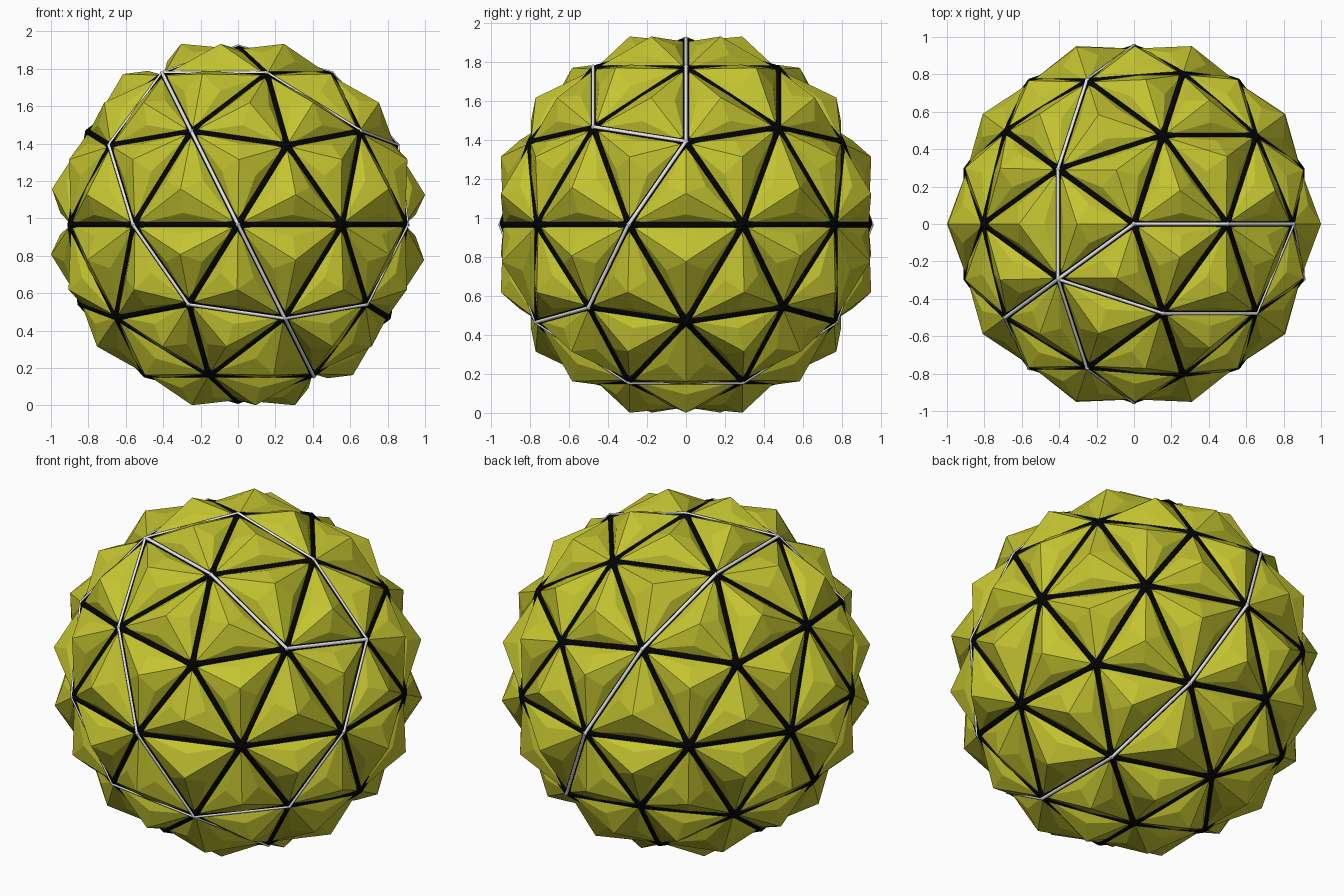
import bpy, bmesh
from mathutils import Vector, Matrix

if "Cube" in bpy.data.objects:
    bpy.data.objects.remove(bpy.data.objects["Cube"])

CZ = 0.967        # height of the ball's centre
RV = 0.938        # radius of the strut joints
RA = 1.0127       # radius of the panel peaks
C = Vector((0, 0, CZ))


def material(name, rgb):
    m = bpy.data.materials.new(name)
    m.diffuse_color = (*rgb, 1)
    m.use_nodes = True
    m.node_tree.nodes["Principled BSDF"].inputs["Base Color"].default_value = m.diffuse_color
    return m


yellow = material("olive yellow", (0.55, 0.55, 0.03))
black = material("black", (0.001, 0.001, 0.001))
grey = material("light grey", (0.8, 0.8, 0.8))


def finish(name, bm, mat, smooth=False):
    me = bpy.data.meshes.new(name)
    for f in bm.faces:
        f.smooth = smooth and len(f.verts) == 4
    bm.to_mesh(me)
    bm.free()
    me.materials.append(mat)
    ob = bpy.data.objects.new(name, me)
    ob.location = C
    bpy.context.collection.objects.link(ob)
    return ob


def rod(bm, p, q, r, sides):
    d = q - p
    mat = Matrix.Translation((p + q) / 2) @ d.to_track_quat('Z', 'Y').to_matrix().to_4x4()
    bmesh.ops.create_cone(bm, cap_ends=True, segments=sides, radius1=r, radius2=r,
                          depth=d.length, matrix=mat)


def ball(bm, p, r):
    bmesh.ops.create_icosphere(bm, subdivisions=2, radius=r, matrix=Matrix.Translation(p))


# geodesic layout: 42 joints, 120 edges, 80 triangles
geo = bmesh.new()
bmesh.ops.create_icosphere(geo, subdivisions=2, radius=RV)
joints = [v.co.normalized() * RV for v in geo.verts]
edges = [tuple(v.index for v in e.verts) for e in geo.edges]
tris = [[v.index for v in f.verts] for f in geo.faces]
geo.free()

# panels: peaks with ridges to the corners and towards the edge midpoints,
# and a steep strip along each edge
bm = bmesh.new()
for t in tris:
    a = [joints[i] for i in t]
    mid = (a[0] + a[1] + a[2]) / 3
    peak = mid.normalized() * RA
    rise = peak - mid
    apex = bm.verts.new(peak)
    corner = [bm.verts.new(p) for p in a]
    half = [bm.verts.new(mid.lerp((a[i] + a[(i + 1) % 3]) / 2, 0.7) + rise * 0.5)
            for i in range(3)]
    for i in range(3):
        j = (i + 1) % 3
        bm.faces.new((corner[i], corner[j], half[i]))
        bm.faces.new((corner[i], half[i], apex))
        bm.faces.new((half[i], corner[j], apex))
finish("peaked_panels", bm, yellow)

# black struts and joints
bm = bmesh.new()
for i, j in edges:
    rod(bm, joints[i], joints[j], 0.02, 12)
for p in joints:
    ball(bm, p, 0.021)
finish("struts", bm, black, True)

# thin grey seam lines laid on top of some struts (paths given as joint positions)
TOP, A = (0, 0, .95), (-.4, -.29, .81)
F, G = (0, -.95, 0), (.25, -.77, -.5)
paths = [
    [TOP, A, (.15, -.47, .81), (.65, -.47, .5), (.85, 0, .42), (.5, 0, .81), TOP],
    [(.85, 0, .42), (.9, -.29, 0), (.69, -.5, -.42), G, F, (-.25, -.77, .5), A],
    [A, (-.69, -.5, .42), (-.56, -.77, 0), (-.26, -.81, -.42), G],
    [A, (-.4, .29, .81), (-.25, .77, .5), (0, .95, 0), (.25, .77, -.5),
     (.4, .29, -.81), (.4, -.29, -.81), G],
]


def nearest(p):
    p = Vector(p)
    return min(joints, key=lambda q: (q - p).length)


bm = bmesh.new()
for path in paths:
    pts = [nearest(p) for p in path]
    for p, q in zip(pts, pts[1:]):
        lift = (p + q).normalized() * 0.015
        rod(bm, p + lift, q + lift, 0.009, 16)
    for p in pts:
        ball(bm, p * (1 + 0.013 / RV), 0.013)
finish("seam_lines", bm, grey, True)
